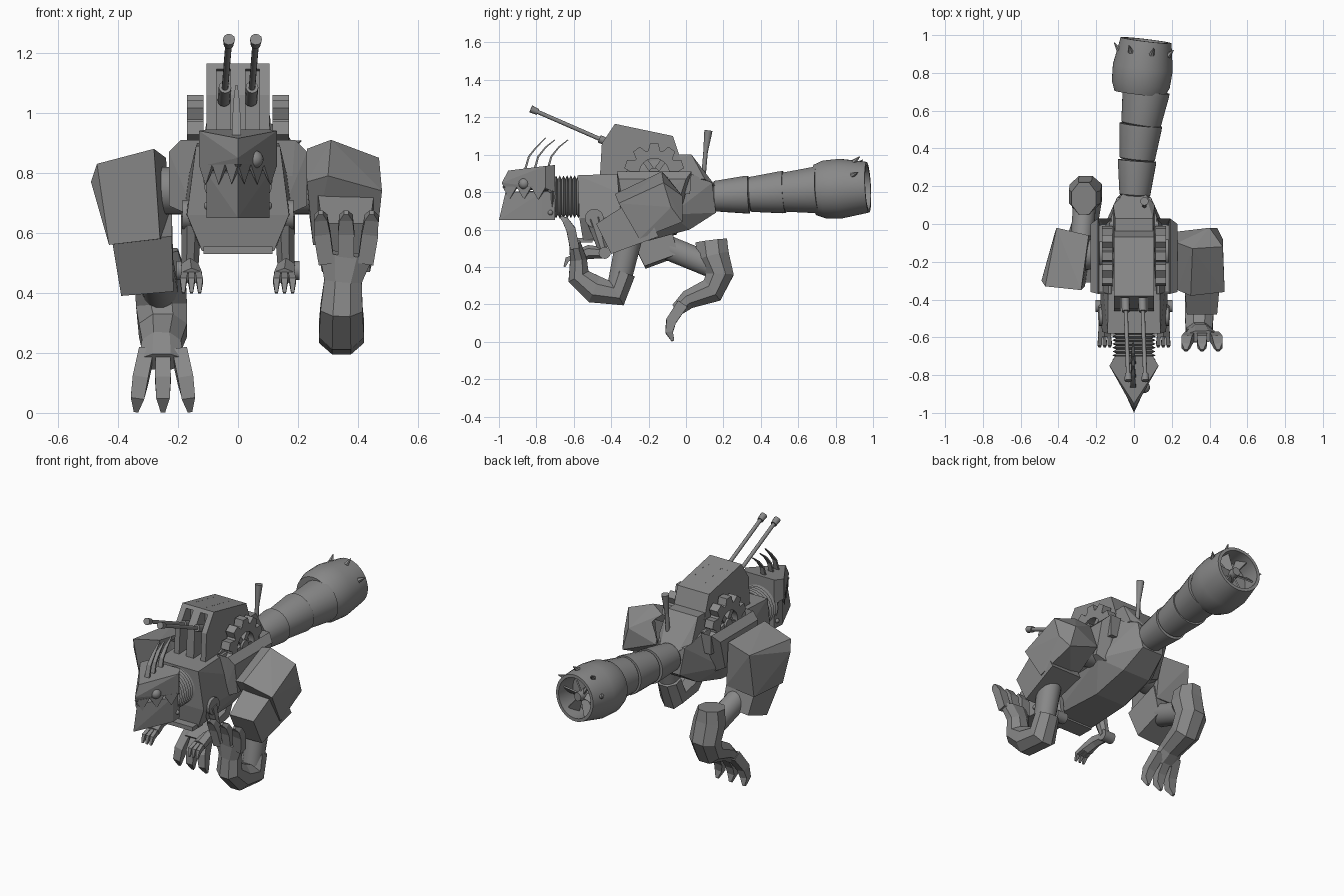
import bpy, bmesh, math
from math import pi, cos, sin
from mathutils import Vector, Matrix

cube = bpy.data.objects.get("Cube")
if cube:
    bpy.data.objects.remove(cube, do_unlink=True)

GREY = (0.25, 0.25, 0.25, 1)
steel = bpy.data.materials.new("steel_grey")
steel.use_nodes = True
steel.diffuse_color = GREY
shader = next(n for n in steel.node_tree.nodes if n.type == "BSDF_PRINCIPLED")
shader.inputs["Base Color"].default_value = GREY
shader.inputs["Roughness"].default_value = 0.6


def finish(name, bm, smooth=False):
    bmesh.ops.recalc_face_normals(bm, faces=bm.faces[:])
    mesh = bpy.data.meshes.new(name)
    bm.to_mesh(mesh)
    bm.free()
    mesh.materials.append(steel)
    obj = bpy.data.objects.new(name, mesh)
    bpy.context.collection.objects.link(obj)
    if smooth:
        bpy.ops.object.select_all(action="DESELECT")
        obj.select_set(True)
        bpy.context.view_layer.objects.active = obj
        bpy.ops.object.shade_smooth_by_angle(angle=math.radians(35))
    return obj


def hull(name, points, mirror=False, side=1, tray=0):
    """Faceted block around a few corner points; tray sinks its top face."""
    points = [(x * side, y, z) for x, y, z in points]
    if mirror:
        points += [(-x, y, z) for x, y, z in points if x]
    bm = bmesh.new()
    for p in points:
        bm.verts.new(p)
    out = bmesh.ops.convex_hull(bm, input=bm.verts[:])
    spare = set(out["geom_interior"] + out["geom_unused"])
    bmesh.ops.delete(bm, geom=[v for v in spare if isinstance(v, bmesh.types.BMVert)], context="VERTS")
    bmesh.ops.dissolve_limit(bm, angle_limit=0.03, verts=bm.verts[:], edges=bm.edges[:])
    if tray:
        bm.normal_update()
        top = max(bm.faces, key=lambda f: f.normal.z)
        bmesh.ops.inset_region(bm, faces=[top], thickness=0.012)
        bmesh.ops.translate(bm, verts=top.verts[:], vec=(0, 0, -tray))
    return finish(name, bm)


def limb(name, stations, sides=4, smooth=False):
    """Loft through stations of (x, y, z, width, depth)."""
    bm = bmesh.new()
    centres = [Vector(s[:3]) for s in stations]
    rings = []
    for i, (c, s) in enumerate(zip(centres, stations)):
        t = (centres[min(i + 1, len(centres) - 1)] - centres[max(i - 1, 0)]).normalized()
        u = (Vector((1, 0, 0)) - t * t.x).normalized()
        v = t.cross(u)
        grow = 0.5 / cos(pi / sides)
        angles = [(k + 0.5) * 2 * pi / sides for k in range(sides)]
        rings.append([bm.verts.new(c + (u * s[3] * cos(a) + v * s[4] * sin(a)) * grow) for a in angles])
    for a, b in zip(rings, rings[1:]):
        for k in range(sides):
            j = (k + 1) % sides
            bm.faces.new((a[k], a[j], b[j], b[k]))
    bm.faces.new(rings[0])
    bm.faces.new(rings[-1])
    return finish(name, bm, smooth)


def lathe(name, profile, origin, target, segs=24, closed=False):
    """Spin (distance, radius) pairs around the line from origin to target."""
    axis = Vector(target) - Vector(origin)
    place = Matrix.Translation(origin) @ Vector((0, 0, 1)).rotation_difference(axis).to_matrix().to_4x4()
    bm = bmesh.new()
    rings = [[bm.verts.new(place @ Vector((r * cos(k * 2 * pi / segs), r * sin(k * 2 * pi / segs), d)))
              for k in range(segs)] for d, r in profile]
    for a, b in zip(rings, rings[1:] + (rings[:1] if closed else [])):
        for k in range(segs):
            j = (k + 1) % segs
            bm.faces.new((a[k], a[j], b[j], b[k]))
    if not closed:
        bm.faces.new(rings[0])
        bm.faces.new(rings[-1])
    return finish(name, bm, True)


def rod(name, a, b, r1, r2=None, segs=12):
    length = (Vector(b) - Vector(a)).length
    return lathe(name, [(0, r1), (length, r2 or r1)], a, b, segs)


def slab(name, outline, x1, x2):
    """Side outline of (y, z) points with thickness along x."""
    return hull(name, [(x, y, z) for x in (x1, x2) for y, z in outline])


def ball(name, centre, r):
    bm = bmesh.new()
    bmesh.ops.create_uvsphere(bm, u_segments=16, v_segments=10, radius=r, matrix=Matrix.Translation(centre))
    return finish(name, bm, True)


# Torso
hull("torso", [(.12, -.55, .54), (.17, -.57, .66), (.14, -.58, .89), (.1, -.2, .54), (.19, -.08, .68),
               (.13, 0, .91), (.09, .14, .85), (.07, .16, .69), (.09, .02, .6)], mirror=True)
hull("back_hump", [(.12, -.4, .88), (.1, -.1, 1), (.1, .03, 1), (.11, .1, .87), (.06, .16, .83)], mirror=True)
hull("front_lip", [(.115, -.6, .53), (.115, -.6, .555), (.115, -.5, .53), (.115, -.5, .555)], mirror=True)

# Turret: solid roof, front ribs with recessed slots between them
shell = [(-.46, .89), (-.45, 1.06), (-.38, 1.165), (-.07, 1.1), (-.02, .95), (-.05, .89)]
recess = [(-.36, .89), (-.355, 1.05), (-.35, 1.158), (-.07, 1.1), (-.02, .95), (-.05, .89)]
for s in (-1, 1):
    slab("turret_outer_rib", shell, s * .072, s * .105)
slab("turret_centre_rib", shell, -.025, .025)
slab("turret_core", recess, -.1, .1)
slab("turret_brow", [(-.393, 1.146), (-.38, 1.165), (-.3, 1.148), (-.3, 1.13)], -.1, .1)

# Twin guns
for x in (-.047, .043):
    a, b = Vector((x, -.36, 1.04)), Vector((x + .017, -.83, 1.245))
    rod("gun_barrel", a, b, .011)
    rod("gun_sleeve", a, a.lerp(b, .22), .021)
    rod("gun_muzzle", a.lerp(b, .92), b, .017, .02)

# Side trays with gears
for s in (-1, 1):
    hull("gear_tray", [(.12, -.37, .91), (.12, .03, .91), (.19, -.37, .91), (.19, .03, .91),
                       (.23, -.36, .87), (.23, 0, .87), (.23, -.33, .69), (.22, -.06, .69),
                       (.14, -.35, .65), (.14, -.04, .65)], side=s, tray=.12)
    hub = Vector((s * .115, -.17, .9))
    out = hub + Vector((s * .055, 0, 0))
    lathe("gear_ring", [(0, .08), (0, .125), (.055, .125), (.055, .08)], hub, out, closed=True)
    rod("gear_hub", hub, out, .03)
    for k in range(10):
        d = Vector((0, cos((k + .5) * pi / 5), sin((k + .5) * pi / 5)))
        mid = (hub + out) / 2
        limb("gear_tooth", [(*(mid + d * r), .055, w) for r, w in ((.12, .065), (.16, .045))])
        if k % 2:
            limb("gear_spoke", [(*(mid + d * r), .03, .03) for r in (.02, .09)])

# Neck bellows
folds = [(i * .01, .115 if i % 2 else .095) for i in range(17)]
lathe("neck_bellows", folds, (0, -.725, .775), (0, -.56, .775))

# Head
hull("upper_jaw", [(.13, -.75, .94), (.1, -.7, .945), (0, -.95, .915), (0, -.985, .85), (0, -.975, .825),
                   (.13, -.75, .82), (.1, -.7, .8)], mirror=True)
hull("lower_jaw", [(.105, -.77, .8), (.1, -.7, .81), (0, -.965, .8), (0, -1, .65), (.105, -.77, .65),
                   (.1, -.7, .65)], mirror=True)
for s in (-1, 1):
    front, back = Vector((0, -.982, .83)), Vector((s * .13, -.752, .825))
    for k in range(3):
        p, q = front.lerp(back, k / 3), front.lerp(back, (k + 1) / 3)
        tip = (p + q) / 2 - Vector((0, 0, .068))
        inner = Vector((-s * .012, .008, 0))
        hull("tooth", [p, q, tip, p + inner, q + inner])
    for z in (.69, .81):
        ball("jaw_bolt", (s * .1, -.725, z), .014)
ball("eye", (.055, -.865, .845), .03)
for y in (-.86, -.81, -.74):
    limb("crest_blade", [(-.005, y, .92, .03, .012), (-.005, y + .02, .99, .026, .01),
                         (-.005, y + .06, 1.04, .02, .008), (-.005, y + .11, 1.08 + (y < -.85) * .01, .008, .005)])

# Small arms
for s in (-1, 1):
    rod("arm_shoulder", (s * .12, -.49, .66), (s * .185, -.49, .66), .05, segs=16)
    limb("upper_arm", [(s * .155, -.49, .66, .07, .09), (s * .16, -.44, .48, .055, .05)], 8)
    rod("arm_elbow", (s * .135, -.435, .475), (s * .205, -.435, .475), .032, segs=16)
    limb("forearm", [(s * .165, -.43, .475, .05, .05), (s * .16, -.52, .48, .055, .065),
                     (s * .155, -.59, .455, .07, .05)], 6)
    for k in (-1, 0, 1):
        x = s * .155 + k * .022
        limb("finger", [(x, -.58, .46, .02, .03), (x + k * .005, -.635, .44, .022, .025),
                        (x + k * .005, -.65, .4, .01, .01)])

# Left leg, lifted forward
rod("left_hip", (.15, -.14, .74), (.3, -.16, .74), .08, segs=16)
hull("left_thigh", [(.23, -.35, .77), (.23, -.1, .88), (.31, -.13, .91), (.47, -.12, .85), (.48, -.36, .74),
                    (.4, -.02, .78), (.23, -.04, .72), (.47, -.08, .72), (.44, -.02, .64), (.46, -.25, .55),
                    (.25, -.24, .56), (.3, -.38, .79)])
limb("left_calf", [(.36, -.2, .67, .2, .24), (.36, -.44, .55, .16, .18)])
limb("left_shin", [(.35, -.3, .57, .13, .14), (.35, -.36, .3, .11, .12)], 16, True)
limb("left_foot", [(.345, -.33, .37, .13, .12), (.345, -.37, .26, .15, .15), (.345, -.49, .28, .15, .15),
                   (.345, -.575, .35, .14, .12), (.35, -.575, .44, .125, .09), (.36, -.595, .53, .18, .06)], 8)
for k in (-1, 0, 1):
    x = .36 + k * .065
    limb("left_toe", [(x, -.595, .5, .052, .05), (x + k * .015, -.615, .6, .055, .05),
                      (x + k * .02, -.645, .65, .045, .035), (x + k * .02, -.67, .668, .015, .015)])

# Right leg, standing behind
rod("right_hip", (-.15, -.15, .74), (-.3, -.17, .74), .08, segs=16)
hull("right_thigh", [(-.24, -.06, .85), (-.41, -.02, .83), (-.28, -.35, .88), (-.47, -.33, .83), (-.49, -.3, .77),
                     (-.43, -.31, .56), (-.26, -.33, .58), (-.42, -.05, .57), (-.22, -.07, .58)])
limb("right_calf", [(-.32, -.2, .62, .2, .23), (-.302, -.13, .43, .175, .19)])
limb("right_shin", [(-.28, -.14, .52, .12, .13), (-.26, .13, .41, .12, .13)], 16, True)
limb("right_foot", [(-.265, .135, .54, .13, .17), (-.26, .145, .46, .17, .17), (-.255, .18, .36, .17, .15),
                    (-.25, .14, .275, .16, .14), (-.255, .01, .225, .13, .1), (-.255, -.05, .17, .15, .07)], 8)
for k in (-1, 0, 1):
    x = -.25 + k * .055
    limb("right_toe", [(x, -.02, .2, .05, .06), (x + k * .02, -.08, .11, .052, .055),
                       (x + k * .03, -.09, .05, .045, .04), (x + k * .035, -.07, .005, .015, .015)])

# Exhaust pipe
rod("exhaust_pipe", (.055, .09, .84), (.055, .105, 1.02), .012)
rod("exhaust_flare", (.055, .104, 1.01), (.055, .12, 1.13), .012, .022)

# Tail segments, each flaring over the next
rod("tail_root", (0, .1, .77), (0, .2, .78), .07, segs=24)
path = [(.004, .15, .778), (.017, .34, .787), (.036, .523, .8), (.064, .7, .812)]
for i, (a, b) in enumerate(zip(path, path[1:])):
    r = .082 + i * .012
    lathe("tail_segment", [(0, r - .006), (.006, r), (.17, r + .019), (.187, r + .019), (.187, r)], a, b)

# Tail thruster with hollow end and fan
start, end = Vector((.03, .69, .812)), Vector((.064, .972, .826))
lathe("thruster_shell", [(0, .11), (0, .135), (.05, .155), (.14, .16), (.285, .136), (.285, .118),
                         (.17, .116), (.17, .01)], start, end, 32)
axis = (end - start).normalized()
rod("thruster_hub", start.lerp(end, .58), start.lerp(end, .92), .035, .025)
side = axis.cross(Vector((0, 0, 1))).normalized()
up = side.cross(axis)
for k in range(6):
    a = k * pi / 3
    d, e = side * cos(a) + up * sin(a), up * cos(a) - side * sin(a)
    base = start.lerp(end, .78)
    inner, outer = base + d * .02, base + d * .118
    lean = (e + axis) * .018
    flat = (e - axis) * .003
    hull("fan_blade", [p + m * w + n * flat for p, w in ((inner, .6), (outer, 1.3))
                       for m in (lean, -lean) for n in (-1, 1)])
for a in (.5, 1.3, 2.1, 2.9):
    d = side * cos(a) + up * sin(a)
    foot = start + axis * .22 + d * .142
    rod("thruster_spike", foot, foot + d * .03 + axis * .035, .016, .002, 6)
